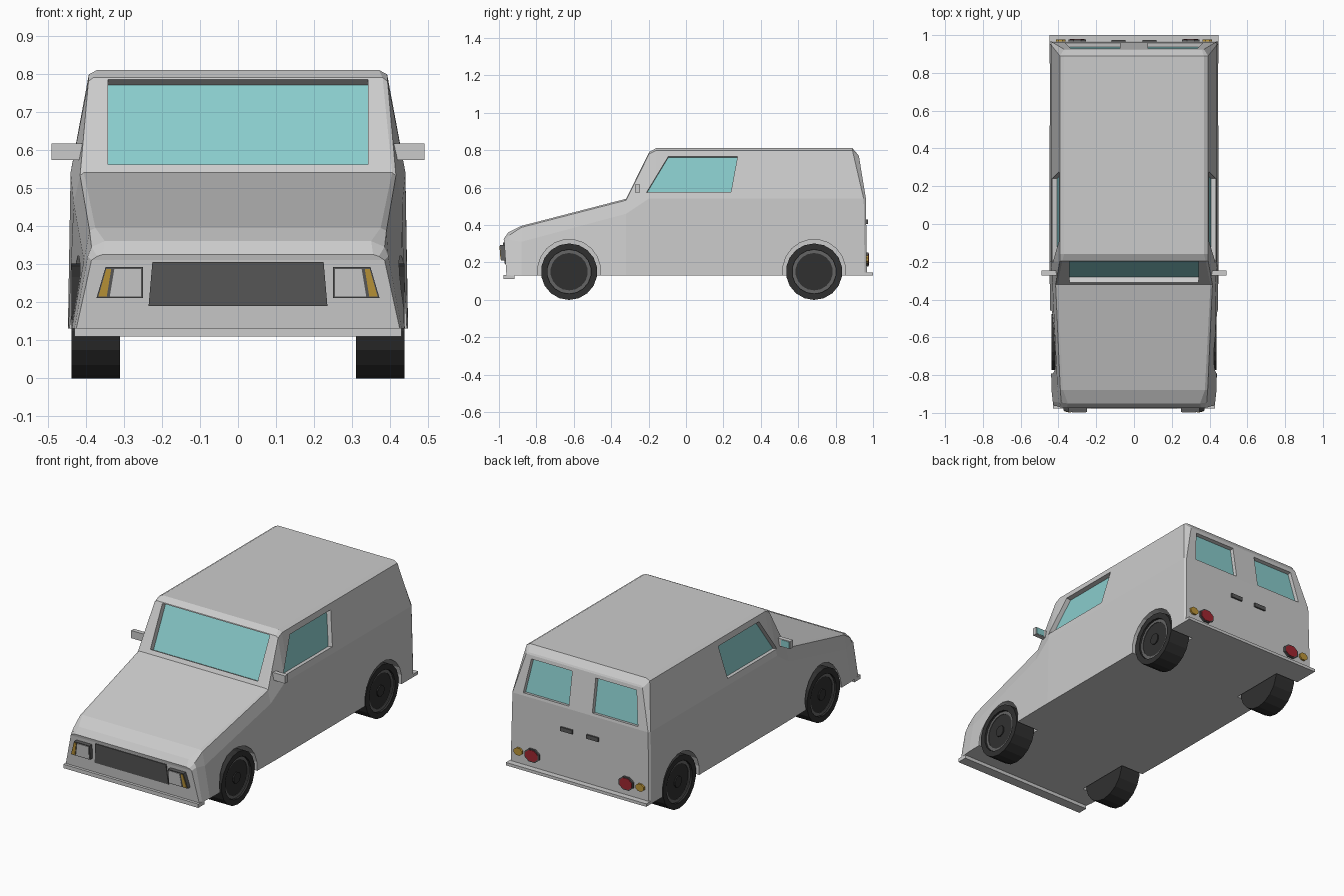
import bpy, bmesh, math
from mathutils import Vector

if "Cube" in bpy.data.objects:
    bpy.data.objects.remove(bpy.data.objects["Cube"])


def material(name, col):
    m = bpy.data.materials.new(name)
    m.diffuse_color = (*col, 1)
    m.use_nodes = True
    m.node_tree.nodes["Principled BSDF"].inputs["Base Color"].default_value = m.diffuse_color
    return m


GLASS = material("glass", (0.25, 0.6, 0.6))
BLACK = material("rubber", (0.03, 0.03, 0.03))
DARK = material("dark_trim", (0.1, 0.1, 0.1))
RIM = material("rim", (0.13, 0.13, 0.13))
WHITE = material("lamp_white", (0.75, 0.72, 0.72))
AMBER = material("amber", (0.5, 0.3, 0.04))
RED = material("red", (0.35, 0.02, 0.03))


def mesh_object(name, verts, faces, mat=None):
    bm = bmesh.new()
    vs = [bm.verts.new(v) for v in verts]
    for f in faces:
        bm.faces.new([vs[i] for i in f])
    bmesh.ops.recalc_face_normals(bm, faces=bm.faces)
    me = bpy.data.meshes.new(name)
    bm.to_mesh(me)
    bm.free()
    ob = bpy.data.objects.new(name, me)
    bpy.context.collection.objects.link(ob)
    if mat:
        me.materials.append(mat)
    return ob


def prism(name, pts, offset_a, offset_b, mat=None):
    """Solid between two shifted copies of a polygon."""
    n = len(pts)
    verts = [Vector(p) + Vector(offset_a) for p in pts] + [Vector(p) + Vector(offset_b) for p in pts]
    faces = [list(range(n)), list(range(n, 2 * n))]
    faces += [[i, (i + 1) % n, n + (i + 1) % n, n + i] for i in range(n)]
    return mesh_object(name, verts, faces, mat)


def box(name, x, y, z, mat=None):
    pts = [(x[0], y[0], z[0]), (x[1], y[0], z[0]), (x[1], y[1], z[0]), (x[0], y[1], z[0])]
    return prism(name, pts, (0, 0, 0), (0, 0, z[1] - z[0]), mat)


def disc(name, axis, centre, r, a, b, sides, mat=None, squash=1):
    """Cylinder along 'x' or 'y' from a to b; centre is the other two coordinates."""
    pts = []
    for i in range(sides):
        t = 2 * math.pi * (i + 0.5) / sides
        u, v = centre[0] + r * math.cos(t), centre[1] + r * squash * math.sin(t)
        pts.append((0, u, v) if axis == 'x' else (u, 0, v))
    d = Vector((1, 0, 0)) if axis == 'x' else Vector((0, 1, 0))
    return prism(name, pts, d * a, d * b, mat)


def cut(target, cutter):
    mod = target.modifiers.new("cut", 'BOOLEAN')
    mod.operation, mod.solver, mod.object = 'DIFFERENCE', 'EXACT', cutter
    bpy.context.view_layer.objects.active = target
    bpy.ops.object.modifier_apply(modifier=mod.name)
    bpy.data.objects.remove(cutter)


def window(name, pts, outward, depth):
    """Cut a recess into the body and lay glass on its floor."""
    p = [Vector(q) for q in pts]
    n = (p[1] - p[0]).cross(p[2] - p[0]).normalized()
    if n.dot(Vector(outward)) < 0:
        n = -n
    cut(body, prism("cutter", p, n * 0.05, -n * depth))
    prism(name, p, -n * (depth - 0.003), -n * (depth + 0.005), GLASS)


# Body shell: half sections (sill, belt, edge, top) lofted front to back
sections = [
    [(.425, -.96, .13), (.385, -.972, .31), (.37, -.974, .32), (.355, -.975, .325)],
    [(.43, -.94, .13), (.395, -.945, .32), (.385, -.945, .345), (.35, -.95, .36)],
    [(.437, -.88, .13), (.405, -.88, .31), (.39, -.88, .387), (.375, -.88, .395)],
    [(.446, -.32, .13), (.432, -.32, .46), (.415, -.32, .532), (.405, -.32, .54)],
    [(.447, -.2, .13), (.44, -.2, .54), (.393, -.197, .78), (.38, -.197, .79)],
    [(.447, -.16, .13), (.44, -.16, .54), (.392, -.16, .798), (.37, -.16, .81)],
    [(.447, .955, .13), (.44, .95, .54), (.392, .89, .798), (.37, .89, .81)],
    [(.44, .967, .13), (.432, .962, .54), (.37, .925, .765), (.36, .92, .775)],
]
verts = []
for s in sections:
    verts += s + [(-x, y, z) for x, y, z in reversed(s)]
faces = []
for k in range(len(sections) - 1):
    for i in range(8):
        j = (i + 1) % 8
        faces.append([k * 8 + i, k * 8 + j, k * 8 + 8 + j, k * 8 + 8 + i])
for b in (0, (len(sections) - 1) * 8):
    faces += [[b + i, b + i + 1, b + 6 - i, b + 7 - i] for i in range(3)]
body = mesh_object("body", verts, faces)

# Windscreen
wy = lambda z: -.32 + (z - .54) * .492
window("windscreen", [(-.342, wy(.562), .562), (.342, wy(.562), .562),
                      (.342, wy(.785), .785), (-.342, wy(.785), .785)], (0, -1, 0), .035)

sx_ = lambda z: .44 - (z - .54) * .186
ry = lambda z: .962 - (z - .54) * .165
for s, side in ((1, "right"), (-1, "left")):
    # Side and rear windows
    window("side_window_" + side, [(s * sx_(z), y, z) for y, z in
           ((-.21, .575), (.24, .575), (.275, .765), (-.095, .765))], (s, 0, 0), .03)
    window("rear_window_" + side, [(s * x, ry(z), z) for x, z in
           ((.075, .555), (.365, .555), (.335, .745), (.075, .745))], (0, 1, 0), .025)

    # Wheels in arches
    for yc, end in ((-.625, "front"), (.685, "rear")):
        c = (yc, .155)
        cut(body, disc("cutter", 'x', c, .168, s * .3, s * .6, 20))
        n = "_%s_%s" % (end, side)
        tyre = disc("tyre" + n, 'x', (yc, .15), .151, s * .31, s * .438, 18, BLACK)
        cut(tyre, disc("cutter", 'x', (yc, .15), .118, s * .425, s * .5, 18))
        disc("rim" + n, 'x', (yc, .15), .116, s * .40, s * .428, 18, RIM)
        cut(bpy.data.objects["rim" + n], disc("cutter", 'x', (yc, .15), .1, s * .422, s * .5, 18))
        disc("hub" + n, 'x', (yc, .15), .032, s * .41, s * .432, 10, BLACK)

    # Headlamps: housing, lens and indicator
    fy = lambda z: -.96 - (z - .13) * .08
    def lamp(name, xz, a, b, mat):
        prism(name + side, [(s * x, fy(z), z) for x, z in xz], (0, a, 0), (0, b, 0), mat)
    lamp("headlamp_housing_", ((.25, .292), (.348, .292), (.372, .21), (.25, .21)), .01, -.022, DARK)
    lamp("headlamp_lens_", ((.255, .287), (.325, .287), (.337, .214), (.255, .214)), 0, -.025, WHITE)
    lamp("indicator_", ((.333, .287), (.346, .287), (.367, .214), (.345, .214)), 0, -.025, AMBER)

    # Tail lamps and door handles
    disc("tail_lamp_housing_" + side, 'y', (s * .3, .215), .05, .95, .976, 8, DARK, .8)
    disc("tail_lamp_" + side, 'y', (s * .3, .215), .042, .95, .979, 8, RED, .8)
    disc("rear_indicator_" + side, 'y', (s * .388, .215), .028, .95, .977, 8, AMBER, .8)
    box("door_handle_" + side, (s * .045, s * .12), (.955, .973), (.405, .428), DARK)

    # Door mirrors
    box("mirror_" + side, (s * .405, s * .49), (-.272, -.247), (.573, .617))
    box("mirror_glass_" + side, (s * .435, s * .486), (-.25, -.245), (.577, .613), GLASS)

# Grille and bumpers
prism("grille", [(-.225, fy(.305), .305), (.225, fy(.305), .305), (.235, fy(.19), .19), (-.235, fy(.19), .19)],
      (0, .01, 0), (0, -.004, 0), DARK)
box("front_bumper", (-.43, .43), (-.976, -.918), (.11, .132))
box("rear_bumper", (-.447, .447), (.95, 1.0), (.13, .147))
